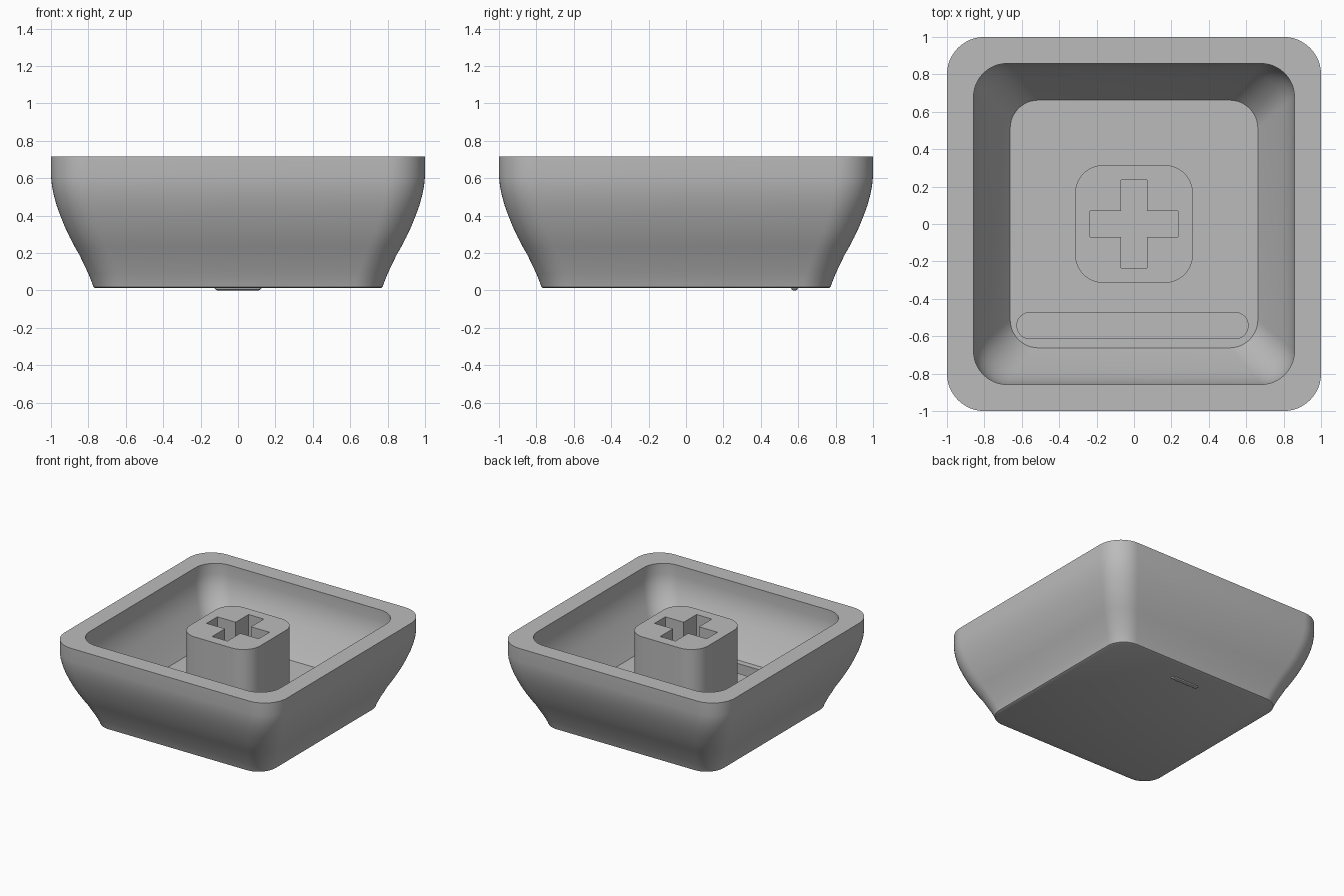
import bpy, bmesh, math

if "Cube" in bpy.data.objects:
    bpy.data.objects.remove(bpy.data.objects["Cube"])

grey = bpy.data.materials.new("light_grey_plastic")
grey.diffuse_color = (0.5, 0.5, 0.5, 1)
grey.use_nodes = True
grey.node_tree.nodes["Principled BSDF"].inputs["Base Color"].default_value = grey.diffuse_color


def outline(hx, hy, r, cx=0, cy=0, seg=12):
    """Rounded rectangle points, anticlockwise."""
    pts = []
    for k, (sx, sy) in enumerate(((1, 1), (-1, 1), (-1, -1), (1, -1))):
        for i in range(seg + 1):
            a = math.pi / 2 * (k + i / seg)
            pts.append((cx + sx * (hx - r) + r * math.cos(a),
                        cy + sy * (hy - r) + r * math.sin(a)))
    return pts


def loft(name, rings):
    """Solid through a stack of (points, z) rings, capped at both ends."""
    bm = bmesh.new()
    loops = [[bm.verts.new((x, y, z)) for x, y in pts] for pts, z in rings]
    n = len(loops[0])
    for a, b in zip(loops, loops[1:]):
        for i in range(n):
            j = (i + 1) % n
            bm.faces.new((a[i], a[j], b[j], b[i]))
    bm.faces.new(loops[0][::-1])
    bm.faces.new(loops[-1])
    bmesh.ops.recalc_face_normals(bm, faces=bm.faces)
    me = bpy.data.meshes.new(name)
    bm.to_mesh(me)
    bm.free()
    me.materials.append(grey)
    ob = bpy.data.objects.new(name, me)
    bpy.context.collection.objects.link(ob)
    return ob


def activate(ob):
    bpy.ops.object.select_all(action='DESELECT')
    ob.select_set(True)
    bpy.context.view_layer.objects.active = ob


def cut(ob, cutter):
    cutter.hide_render = True
    m = ob.modifiers.new("cut", 'BOOLEAN')
    m.operation, m.object, m.solver = 'DIFFERENCE', cutter, 'EXACT'
    activate(ob)
    bpy.ops.object.modifier_apply(modifier="cut")
    bpy.data.objects.remove(cutter, do_unlink=True)


# Shell: outer wall going up, over the rim, inner wall down to the floor
outer = [(.762, .012), (.773, .018), (.78, .04), (.80, .09), (.822, .135),
         (.848, .19), (.874, .235), (.90, .285), (.926, .34), (.95, .40),
         (.97, .455), (.985, .51), (.995, .56), (1.0, .61), (1.0, .715)]
inner = [(.858, .715), (.858, .63), (.852, .58), (.84, .53), (.822, .48),
         (.798, .43), (.77, .38), (.742, .33), (.712, .28), (.685, .235), (.662, .20)]
rings = [(outline(h, h, .15 + .05 * (h - .76) / .24), z) for h, z in outer]
rings += [(outline(h, h, .15 + .03 * (h - .66) / .2), z) for h, z in inner]
shell = loft("keycap_shell", rings)

# Shallow slot in the cavity floor
cut(shell, loft("slot_cutter", [(outline(.618, .07, .069, -.008, -.543), z) for z in (.12, .4)]))

# Central stem with a cross-shaped socket
stem = loft("stem", [(outline(.315, .315, .15), z) for z in (.17, .715)])
L, W = .234, .069
cross = [(L, -W), (L, W), (W, W), (W, L), (-W, L), (-W, W),
         (-L, W), (-L, -W), (-W, -W), (-W, -L), (W, -L), (W, -W)]
cut(stem, loft("cross_cutter", [(cross, z) for z in (.22, .9)]))

# Small raised locating bar on the underside
bar = loft("locating_bar", [(outline(hx, hy, hy * .95, 0, .58, 6), z)
                            for hx, hy, z in ((.112, .007, 0), (.12, .014, .004),
                                              (.125, .018, .012), (.125, .018, .03))])

for ob in (shell, stem, bar):
    activate(ob)
    bpy.ops.object.shade_smooth_by_angle(angle=math.radians(30))
